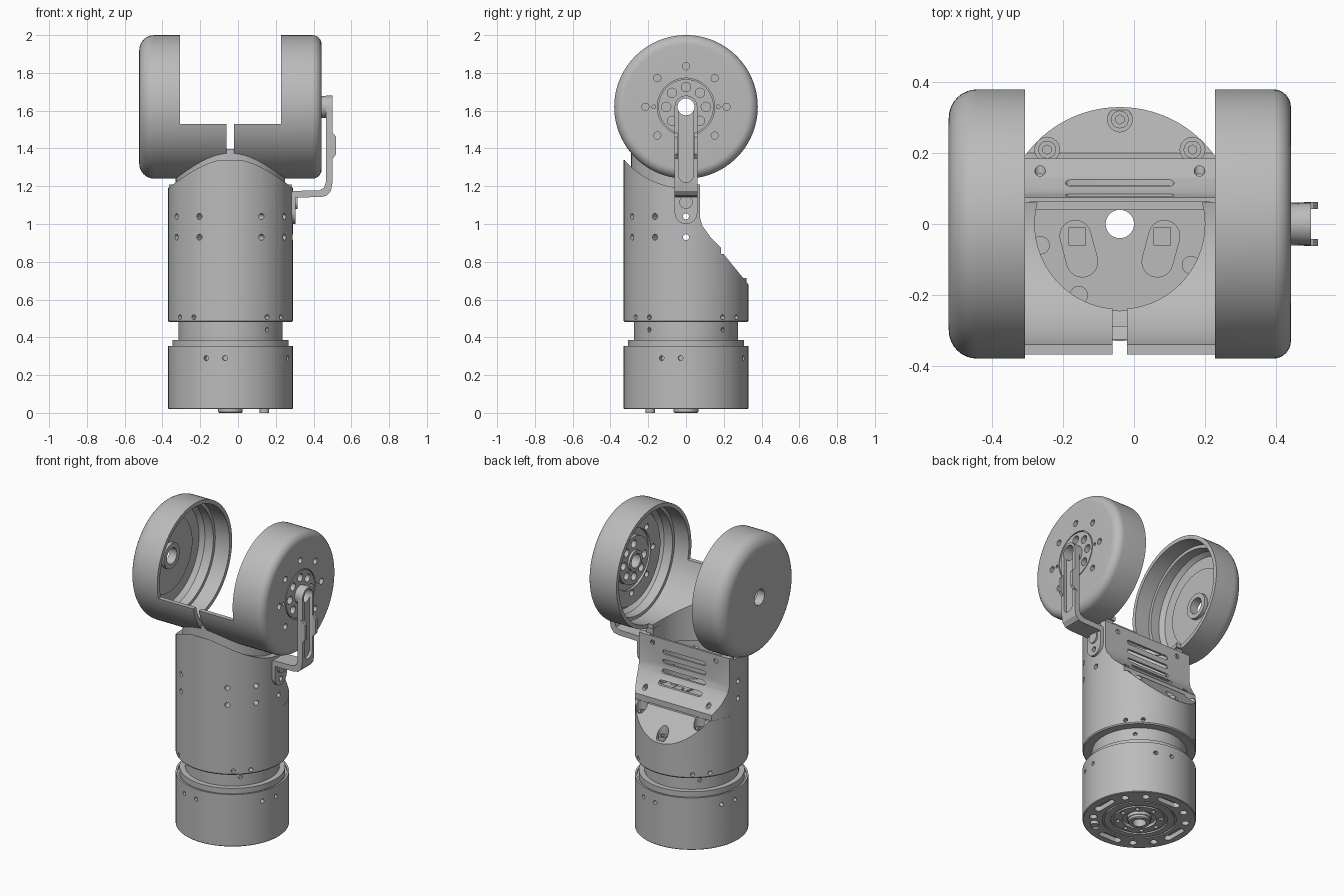
import bpy, bmesh
from math import sin, cos, pi, radians
from mathutils import Vector, Matrix

if "Cube" in bpy.data.objects:
    bpy.data.objects.remove(bpy.data.objects["Cube"])

CX = -0.04          # upright axis of the trunk
HZ = 1.62           # height of the hinge axis
X, Y, Z = Vector((1, 0, 0)), Vector((0, 1, 0)), Vector((0, 0, 1))
parts = []


def finish(name, bm):
    bmesh.ops.remove_doubles(bm, verts=bm.verts, dist=1e-5)
    bmesh.ops.recalc_face_normals(bm, faces=bm.faces)
    mesh = bpy.data.meshes.new(name)
    bm.to_mesh(mesh)
    bm.free()
    ob = bpy.data.objects.new(name, mesh)
    bpy.context.collection.objects.link(ob)
    parts.append(ob)
    return ob


def lathe(name, pts, axis=Z, steps=96):
    """Closed (radius, along) profile turned about the trunk or the hinge."""
    bm = bmesh.new()
    if axis is Z:
        centre, vs = Vector((CX, 0, 0)), [bm.verts.new((CX + r, 0, h)) for r, h in pts]
    else:
        centre, vs = Vector((0, 0, HZ)), [bm.verts.new((h, 0, HZ + r)) for r, h in pts]
    es = [bm.edges.new((vs[i - 1], vs[i])) for i in range(len(vs))]
    bmesh.ops.spin(bm, geom=vs + es, cent=centre, axis=axis, angle=2 * pi,
                   steps=steps, use_merge=True)
    return finish(name, bm)


def bar(name, p, r, depth, d=Z, q=None, n=24):
    """Cylinder centred on p along d; stretched into a stadium when q is given."""
    bm = bmesh.new()
    rot = d.to_track_quat('Z', 'Y').to_matrix().to_4x4()
    for c in ([p, q] if q else [p]):
        for s in (-depth / 2, depth / 2):
            bmesh.ops.create_circle(bm, segments=n, radius=r,
                                    matrix=Matrix.Translation(Vector(c) + d * s) @ rot)
    bmesh.ops.convex_hull(bm, input=bm.verts[:])
    bmesh.ops.delete(bm, geom=[v for v in bm.verts if not v.link_faces], context='VERTS')
    bmesh.ops.delete(bm, geom=[e for e in bm.edges if not e.link_faces], context='EDGES')
    bmesh.ops.dissolve_limit(bm, angle_limit=0.01, verts=bm.verts, edges=bm.edges)
    return finish(name, bm)


def prism(name, pts, a, b, axis=X):
    """Outline extruded from a to b along x or y."""
    bm = bmesh.new()
    put = (lambda u, v: (a, u, v)) if axis is X else (lambda u, v: (u, a, v))
    face = bm.faces.new([bm.verts.new(put(u, v)) for u, v in pts])
    new = bmesh.ops.extrude_face_region(bm, geom=[face])['geom']
    bmesh.ops.translate(bm, vec=axis * (b - a),
                        verts=[g for g in new if isinstance(g, bmesh.types.BMVert)])
    return finish(name, bm)


def box(name, x0, x1, y0, y1, z0, z1):
    return prism(name, [(y0, z0), (y1, z0), (y1, z1), (y0, z1)], x0, x1)


def cut(ob, cutters, op='DIFFERENCE'):
    for c in cutters:
        m = ob.modifiers.new("cut", 'BOOLEAN')
        m.operation, m.solver, m.object = op, 'EXACT', c
    dg = bpy.context.evaluated_depsgraph_get()
    mesh = bpy.data.meshes.new_from_object(ob.evaluated_get(dg))
    ob.modifiers.clear()
    ob.data = mesh
    for c in cutters:
        parts.remove(c)
        bpy.data.objects.remove(c)


def polar(deg, r, z):
    """Point around the trunk, measured from the front."""
    t = radians(deg)
    return Vector((CX + r * sin(t), -r * cos(t), z))


def side_hole(deg, z, r, depth):
    return bar("cutter", polar(deg, .33, z), r, depth, polar(deg, 1, 0) - Vector((CX, 0, 0)), n=16)


def ring_x(deg, r, x):
    """Point around the hinge axis."""
    t = radians(deg)
    return Vector((x, r * sin(t), HZ + r * cos(t)))


# Base with its groove, side holes and underside pattern
base = lathe("base", [(.04, .02), (.326, .02), (.33, .024), (.33, .355), (.318, .355),
                      (.318, .345), (.308, .345), (.308, .385), (.275, .385), (.275, .5), (.04, .5)])
tools = [side_hole(k * 90 - 14 + s, .29, .013, .06) for k in range(4) for s in (-9, 9)]
for k in range(4):
    tools.append(bar("cutter", polar(k * 90 - 12, .27, .02), .022, .06, q=polar(k * 90 + 12, .27, .02)))
    tools += [bar("cutter", polar(k * 90 + a, .27, .02), .022, .06) for a in (32, 58)]
tools += [bar("cutter", polar(k * 45, .125, .02), .013, .1, n=12) for k in range(8)]
tools += [lathe("cutter", [(a, 0), (b, 0), (b, c), (a, c)]) for a, b, c in
          ((.15, .165, .03), (.07, .1, .04), (.205, .215, .03))]
tools += [bar("cutter", polar(k * 90 + 45, .275, .44), .012, .04, polar(k * 90 + 45, 1, 0) - X * CX, n=12)
          for k in range(4)]
cut(base, tools)
lathe("base_hub", [(.04, 0), (.06, 0), (.065, .005), (.065, .05), (.04, .05)])
bar("base_pin", (.14, -.19, .03), .025, .06)

# Trunk: hollow shell, saddle top, open and sloped back
trunk = lathe("trunk", [(.04, .48), (.325, .48), (.33, .487), (.33, 1.34), (.27, 1.34), (.27, .84), (.04, .84)])
BACK = [(.05, 1.8), (.05, .84), (.2, .84), (.4, .594), (.4, 1.8)]
tools = [bar("cutter", (0, 0, HZ), .43, 2, X, n=128), prism("cutter", BACK, -1, 1)]
tools += [side_hole(a * s, z, .016, .2) for a in (30, 60, 90) for s in (-1, 1) for z in (.93, 1.04)]
tools += [side_hole(45 + k * 90 + s, .507, .013, .06) for k in range(4) for s in (-9, 9)]
SCREWS = [(CX, .295, .69), (CX - .205, .21, .76), (CX + .205, .21, .76)]
tools += [bar("cutter", (x, y, z + .2), .035, .4) for x, y, z in SCREWS]
cut(trunk, tools)
for x, y, z in SCREWS:
    screw = bar("back_screw", (x, y, z), .025, .05)
    cut(screw, [bar("cutter", (x, y, z + .025), .013, .03, n=6)])

# Details on the inner floor
for a in (-75, -30, 60):
    bar("floor_screw", polar(a, .232, .845), .026, .03)
for s in (-1, 1):
    bar("circuit_board", polar(s * 75, .13, .843), .045, .016, q=polar(s * 45, .15, .843))
    box("chip", CX + s * .12 - .025, CX + s * .12 + .025, -.06, -.01, .84, .862)

# Neck joining trunk to hinge housing
neck = lathe("neck", [(.245, 1.1), (.29, 1.1), (.29, 1.5), (.245, 1.5)])
cut(neck, [bar("cutter", (0, 0, HZ), .365, 2, X, n=96), box("cutter", -1, 1, .05, 1, 1, 2)])

# Vented back cover
cover = prism("back_cover", [(.04, 1.21), (.075, 1.21), (.075, 1.03), (.087, .99), (.13, .93),
                             (.185, .875), (.185, .835), (.04, .835)], CX - .35, CX + .35)
cut(cover, [bar("cutter", (CX, 0, 1), .329, 1, n=96)], 'INTERSECT')
tools = [prism("cutter", [(0, 1.3), (.062, 1.3), (.062, 1.03), (.075, .985), (.118, .92),
                          (.17, .865), (.17, .845), (0, .845)], CX - .255, CX + .255)]
tools += [bar("cutter", (CX - .14, .1, z), .013, .3, Y, (CX + .14, .1, z), n=16)
          for z in (.95, 1.01, 1.07, 1.13)]
tools += [bar("cutter", (CX + s * .225, .15, z), .015, .3, Y, n=16) for s in (-1, 1) for z in (.91, 1.17)]
tools += [side_hole(90 * s, z, .016, .2) for s in (-1, 1) for z in (.93, 1.04)]
cut(cover, tools)


# Two hinge cups facing each other
def cup(name, s, rnd, hole, inner):
    end, lip = .483, .268
    pts = [(hole, end)]
    for i in range(9):
        t = i / 8 * pi / 2
        pts.append((.38 - rnd + rnd * sin(t), end - rnd + rnd * cos(t)))
    pts += [(.38, lip), (.355, lip), (.355, .37), (.335, .37), (.335, .43), (.315, end - .025)] + inner
    return lathe(name, [(r, CX + s * h) for r, h in pts], X)


cup("right_cup", -1, .08, .05, [(.24, .458), (.24, .452), (.08, .452), (.08, .43), (.05, .43)])
left = cup("left_cup", 1, .05, .045, [(.29, .458), (.29, .425), (.19, .425), (.19, .44), (.15, .44),
                                      (.15, .41), (.065, .41), (.065, .395), (.045, .395)])
face = CX + .483
tools = [bar("cutter", ring_x(k * 45, .105, face), .025, .25, X, n=16) for k in range(8)]
tools += [bar("cutter", ring_x(k * 45, .215, face), .019, .25, X, n=16) for k in range(8)]
tools += [bar("cutter", ring_x(s * 90, .17, face), .01, .04, X, n=12) for s in (-1, 1)]
tools.append(lathe("cutter", [(.146, face - .01), (.152, face - .01), (.152, .5), (.146, .5)], X))
cut(left, tools)

# Curved cradle between the cups, split at the front
lo, hi = CX - .268, CX + .268
cradle = lathe("cradle", [(.352, lo), (.38, lo), (.38, hi), (.352, hi)], X)
cut(cradle, [box("cutter", -1, 1, -1, 1, 1.53, 3), box("cutter", -1, 1, .06, 1, 1, 2),
             box("cutter", CX - .02, CX + .02, -1, 0, 1, 2),
             bar("cutter", (CX, 0, 1.3), .24, 1, n=64)])

# Cable arm on the left side
arm = prism("cable_arm", [(.5, 1.7), (.5, 1.22), (.492, 1.175), (.47, 1.15), (.44, 1.143), (.305, 1.14),
                          (.305, .98), (.28, .98), (.28, 1.16), (.29, 1.175), (.43, 1.178), (.455, 1.19),
                          (.465, 1.22), (.465, 1.7)], -.1, .1, Y)
cut(arm, [bar("cutter", (.4, 0, 1.06), .06, 1, X, (.4, 0, HZ), n=32)], 'INTERSECT')
cut(arm, [bar("cutter", (.53, 0, 1.26), .04, .1, X, (.53, 0, HZ)),
          bar("cutter", (.5, 0, HZ), .045, .2, X), bar("cutter", (.3, 0, 1.04), .016, .1, X, n=16)])
bar("arm_screw", (.305, 0, 1.115), .035, .02, X)
lathe("arm_boss", [(.045, .43), (.058, .43), (.058, .475), (.045, .475)], X, 48)
for s in (-1, 1):
    y0, y1 = sorted((s * .043, s * .062))
    prism("arm_clip", [(.48, 1.34), (.505, 1.35), (.52, 1.37), (.52, 1.46), (.505, 1.48), (.48, 1.49)], y0, y1, Y)

# One plain grey for everything
grey = bpy.data.materials.new("plain grey")
grey.use_nodes = True
colour = (.5, .5, .5, 1)
grey.diffuse_color = colour
grey.node_tree.nodes["Principled BSDF"].inputs["Base Color"].default_value = colour
bpy.ops.object.select_all(action='DESELECT')
for ob in parts:
    ob.data.materials.clear()
    ob.data.materials.append(grey)
    ob.select_set(True)
bpy.context.view_layer.objects.active = parts[0]
bpy.ops.object.shade_smooth_by_angle(angle=radians(30))
